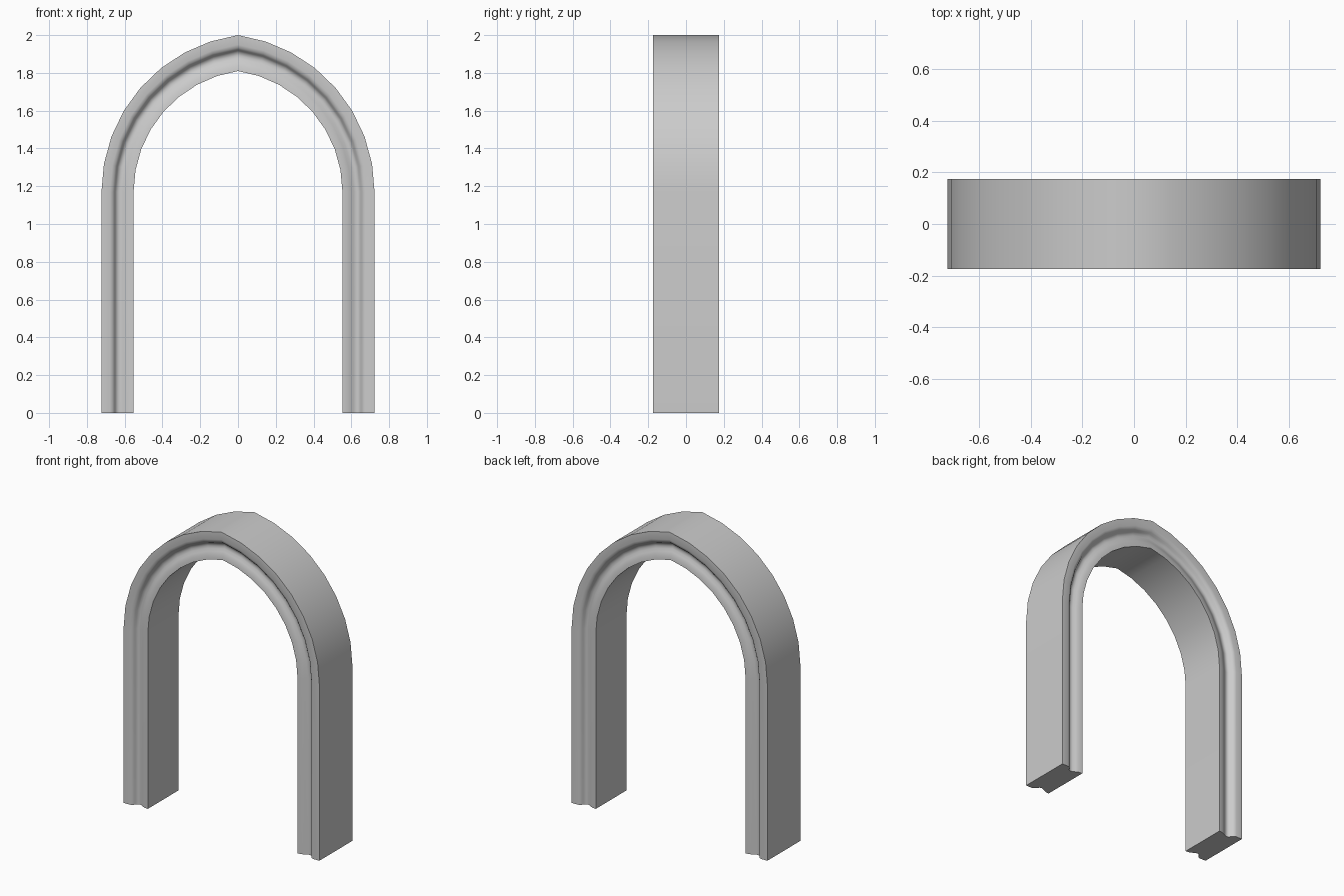
import bpy
import bmesh
from math import sin, cos, atan2, radians

cube = bpy.data.objects.get("Cube")
if cube:
    bpy.data.objects.remove(cube, do_unlink=True)

# Plain grey stone
stone = bpy.data.materials.new("grey_stone")
stone.use_nodes = True
colour = (0.6, 0.6, 0.6, 1)
stone.diffuse_color = colour
stone.node_tree.nodes["Principled BSDF"].inputs["Base Color"].default_value = colour

INNER, OUTER = 0.553, 0.723
INNER_TOP, OUTER_TOP = 1.81, 2.0
SPRING = 1.17
STEPS = 8

# Moulding across the front face: (distance from inner edge, depth)
moulding = [(0, 0.162), (0.025, 0.16), (0.045, 0.151), (0.06, 0.142),
            (0.074, 0.138), (0.087, 0.141), (0.096, 0.15), (0.102, 0.161),
            (0.111, 0.17), (0.125, 0.175), (0.17, 0.174)]
section = [(d, -y) for d, y in moulding] + [(d, y) for d, y in reversed(moulding)]


def pointed_path(d):
    """Leg and two-centred arc, from the left foot over the apex to the right foot."""
    x = INNER + d
    rise = INNER_TOP + d / (OUTER - INNER) * (OUTER_TOP - INNER_TOP) - SPRING
    shift = (rise ** 2 - x ** 2) / (2 * x)
    radius = x + shift
    end = atan2(rise, shift)
    half = [(x, 0)]
    for i in range(STEPS + 1):
        a = end * i / STEPS
        half.append((radius * cos(a) - shift, SPRING + radius * sin(a)))
    half[-1] = (0, half[-1][1])
    return half + [(-px, pz) for px, pz in reversed(half[:-1])]


# Sweep the section along the arch
bm = bmesh.new()
rails = [[bm.verts.new((px, y, pz)) for px, pz in pointed_path(d)] for d, y in section]
for k, rail in enumerate(rails):
    following = rails[(k + 1) % len(rails)]
    for i in range(len(rail) - 1):
        bm.faces.new((rail[i], rail[i + 1], following[i + 1], following[i]))

# Flat feet
for end in (0, -1):
    bm.faces.new([rail[end] for rail in rails])
bmesh.ops.recalc_face_normals(bm, faces=bm.faces)

mesh = bpy.data.meshes.new("pointed_arch")
bm.to_mesh(mesh)
bm.free()
mesh.materials.append(stone)
arch = bpy.data.objects.new("pointed_arch", mesh)
bpy.context.collection.objects.link(arch)

bpy.ops.object.select_all(action='DESELECT')
arch.select_set(True)
bpy.context.view_layer.objects.active = arch
bpy.ops.object.shade_smooth_by_angle(angle=radians(40))
